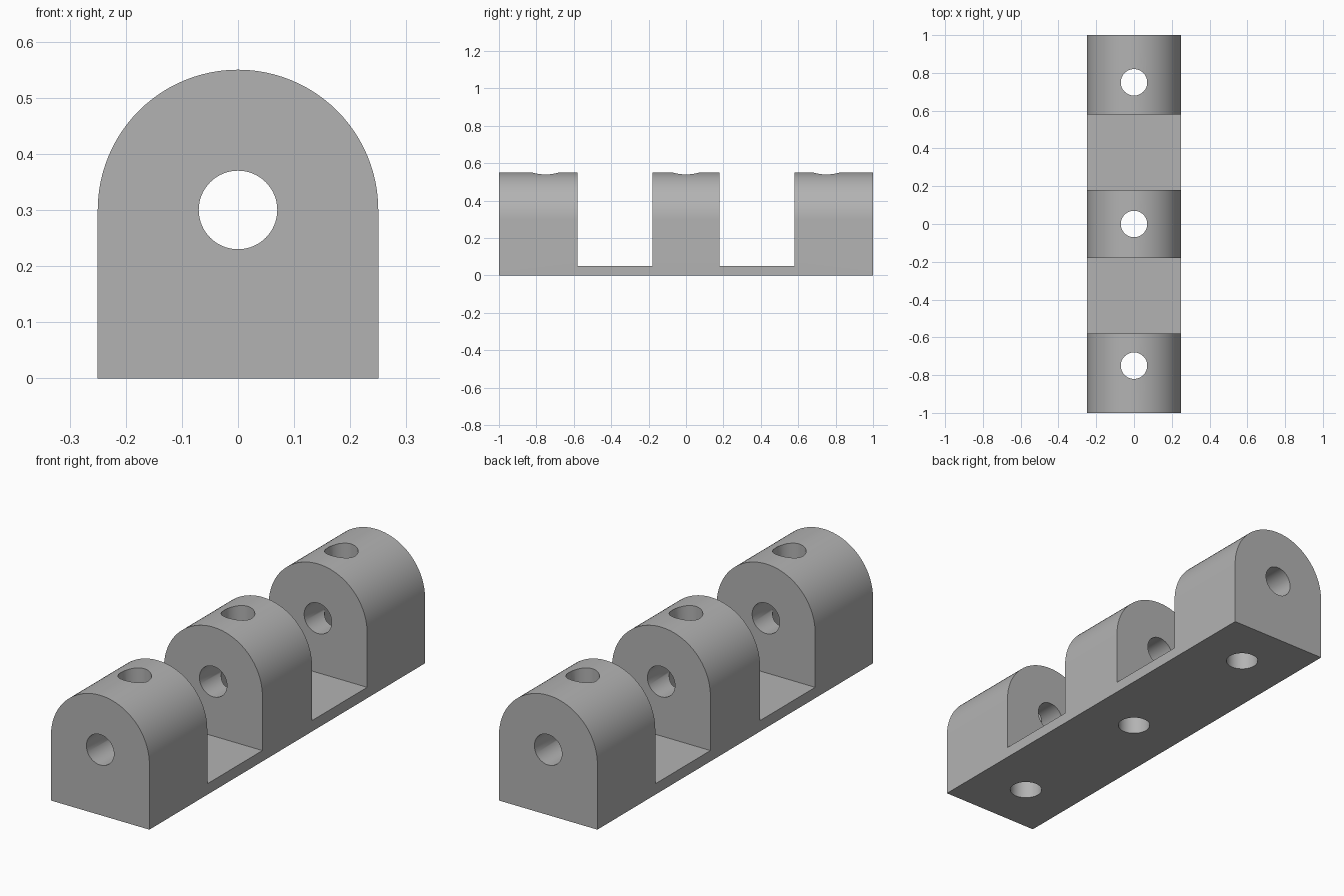
import bpy, bmesh, math
from mathutils import Matrix

if "Cube" in bpy.data.objects:
    bpy.data.objects.remove(bpy.data.objects["Cube"])

WIDTH, LENGTH = 0.5, 2.0
AXIS_Z, RADIUS = 0.30, 0.25     # centre and radius of the arched top
HOLE_R, FLOOR_Z = 0.07, 0.05

grey = bpy.data.materials.new("light_grey")
grey.diffuse_color = (0.45, 0.45, 0.45, 1)
grey.use_nodes = True
grey.node_tree.nodes["Principled BSDF"].inputs["Base Color"].default_value = grey.diffuse_color


def add_object(name, bm):
    bmesh.ops.recalc_face_normals(bm, faces=bm.faces)
    mesh = bpy.data.meshes.new(name)
    bm.to_mesh(mesh)
    bm.free()
    mesh.materials.append(grey)
    ob = bpy.data.objects.new(name, mesh)
    bpy.context.collection.objects.link(ob)
    return ob


def cylinder(name, matrix, depth):
    bm = bmesh.new()
    bmesh.ops.create_cone(bm, cap_ends=True, segments=64, radius1=HOLE_R,
                          radius2=HOLE_R, depth=depth, matrix=matrix)
    return add_object(name, bm)


def box(name, centre, size):
    bm = bmesh.new()
    bmesh.ops.create_cube(bm, size=1, matrix=Matrix.Translation(centre) @ Matrix.Diagonal((*size, 1)))
    return add_object(name, bm)


# Arched bar: a square base with a half-round top, extruded along y
bm = bmesh.new()
profile = [(-WIDTH / 2, 0), (WIDTH / 2, 0)]
profile += [(RADIUS * math.cos(math.pi * i / 48), AXIS_Z + RADIUS * math.sin(math.pi * i / 48))
            for i in range(49)]
face = bm.faces.new([bm.verts.new((x, -LENGTH / 2, z)) for x, z in profile])
new = bmesh.ops.extrude_face_region(bm, geom=[face])["geom"]
bmesh.ops.translate(bm, vec=(0, LENGTH, 0),
                    verts=[v for v in new if isinstance(v, bmesh.types.BMVert)])
bracket = add_object("hinge_bar", bm)

# Two gaps between the blocks, a long pin bore, and three screw holes
cutters = [box("gap_cutter", (0, s * 0.38, FLOOR_Z + 0.5), (1, 0.40, 1)) for s in (-1, 1)]
cutters.append(cylinder("pin_bore_cutter", Matrix.Translation((0, 0, AXIS_Z))
                        @ Matrix.Rotation(math.pi / 2, 4, 'X'), LENGTH + 0.2))
cutters += [cylinder("screw_hole_cutter", Matrix.Translation((0, y, 0.3)), 1.0)
            for y in (-0.75, 0, 0.75)]

bpy.context.view_layer.objects.active = bracket
bracket.select_set(True)
for cutter in cutters:
    mod = bracket.modifiers.new("cut", 'BOOLEAN')
    mod.operation, mod.solver, mod.object = 'DIFFERENCE', 'EXACT', cutter
    bpy.ops.object.modifier_apply(modifier=mod.name)
    bpy.data.objects.remove(cutter)

bpy.ops.object.shade_smooth_by_angle(angle=math.radians(30))
